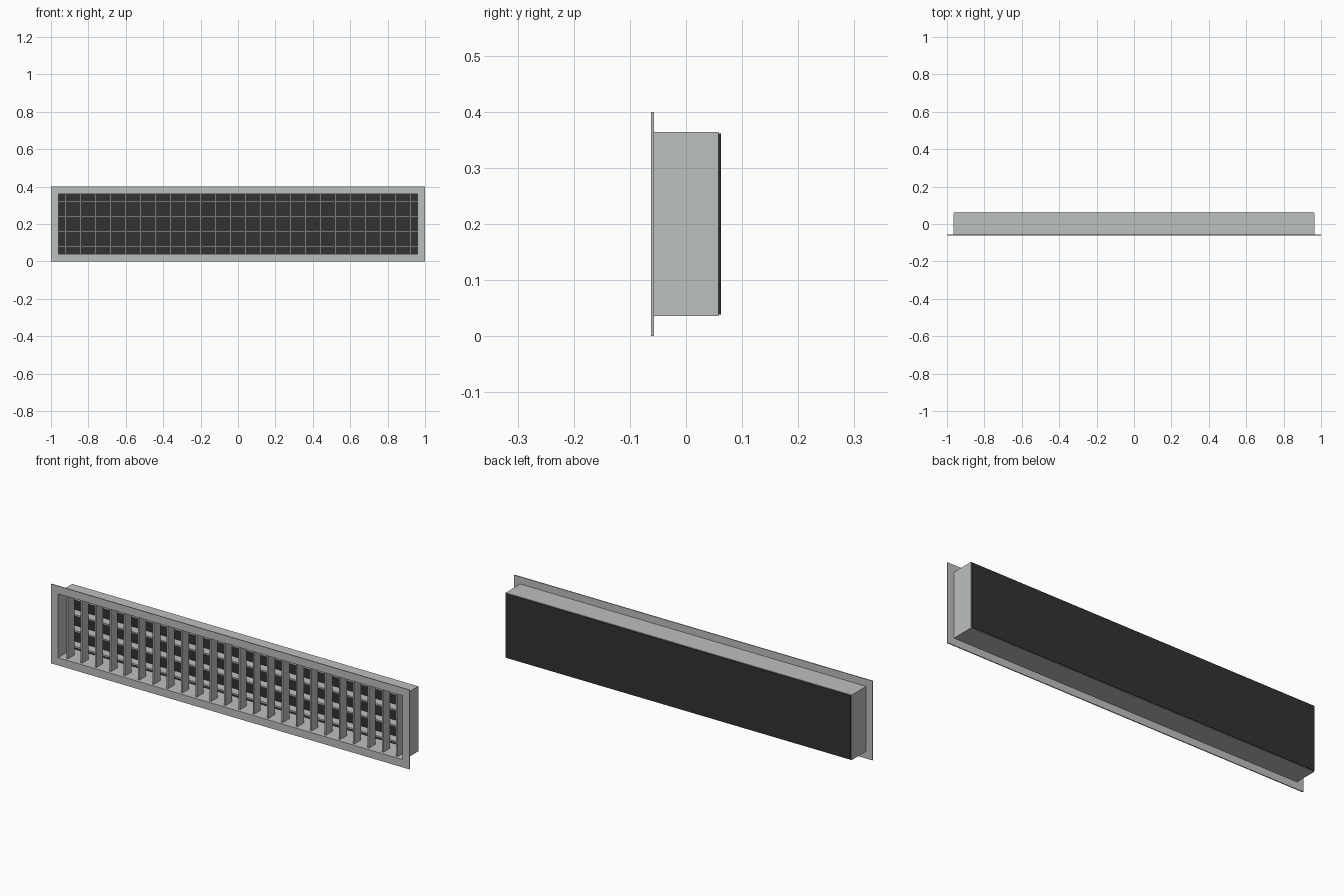
import bpy
import bmesh

if "Cube" in bpy.data.objects:
    bpy.data.objects.remove(bpy.data.objects["Cube"])


def material(name, rgb):
    m = bpy.data.materials.new(name)
    m.diffuse_color = (*rgb, 1)
    m.use_nodes = True
    m.node_tree.nodes["Principled BSDF"].inputs["Base Color"].default_value = m.diffuse_color
    return m


GREY = material("light grey metal", (0.50, 0.53, 0.52))
DARK = material("dark backing", (0.032, 0.032, 0.032))
MID_Z = 0.2


def finish(name, bm, mat):
    bmesh.ops.recalc_face_normals(bm, faces=bm.faces)
    me = bpy.data.meshes.new(name)
    bm.to_mesh(me)
    bm.free()
    me.materials.append(mat)
    ob = bpy.data.objects.new(name, me)
    bpy.context.collection.objects.link(ob)
    return ob


def box(name, x, y, z, mat):
    """Box from (min, max) pairs."""
    bm = bmesh.new()
    bmesh.ops.create_cube(bm, size=1)
    for v in bm.verts:
        for i, (lo, hi) in enumerate((x, y, z)):
            v.co[i] = lo if v.co[i] < 0 else hi
    return finish(name, bm, mat)


def ring(name, outer, inner, y0, y1, mat):
    """Rectangular frame given outer and inner half sizes, running from y0 to y1."""
    bm = bmesh.new()
    corners = [(-1, -1), (1, -1), (1, 1), (-1, 1)]
    loops = [[bm.verts.new((sx * w, y, MID_Z + sz * h)) for sx, sz in corners]
             for (w, h), y in ((outer, y0), (outer, y1), (inner, y1), (inner, y0))]
    for a in range(4):
        p, q = loops[a], loops[(a + 1) % 4]
        for i in range(4):
            j = (i + 1) % 4
            bm.faces.new((p[i], p[j], q[j], q[i]))
    return finish(name, bm, mat)


# Front flange and the duct collar behind it
ring("front_flange", (1.0, 0.2), (0.96, 0.161), -0.062, -0.057, GREY)
ring("collar", (0.965, 0.164), (0.96, 0.161), -0.057, 0.058, GREY)

# Dark backing plate closing the rear
box("backing_plate", (-0.962, 0.962), (0.057, 0.062), (0.039, 0.361), DARK)

# Upright blades in front
for i in range(24):
    x = -0.92 + 0.08 * i
    box(f"upright_blade_{i + 1}", (x - 0.004, x + 0.004), (-0.048, 0.004),
        (0.039, 0.361), GREY)

# Level blades behind the uprights
for i in range(4):
    z = 0.08 + 0.08 * i
    box(f"level_blade_{i + 1}", (-0.96, 0.96), (0.004, 0.05),
        (z - 0.004, z + 0.004), GREY)
